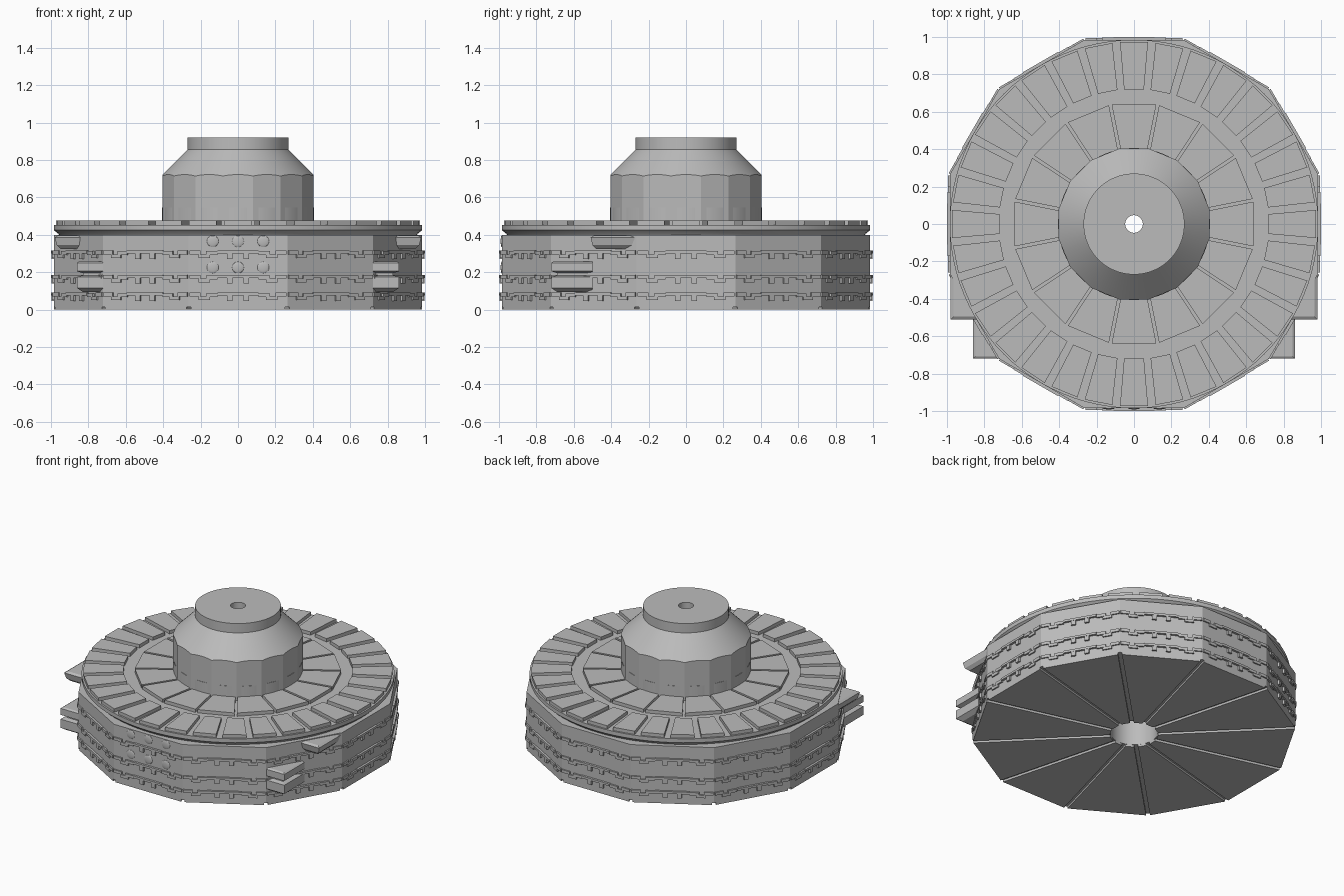
import bpy, bmesh, math
from math import pi, cos, sin
from mathutils import Matrix, Vector

if "Cube" in bpy.data.objects:
    bpy.data.objects.remove(bpy.data.objects["Cube"], do_unlink=True)

grey = bpy.data.materials.new("Plain Grey")
grey.use_nodes = True
grey.diffuse_color = (0.5, 0.5, 0.5, 1)
grey.node_tree.nodes["Principled BSDF"].inputs["Base Color"].default_value = (0.5, 0.5, 0.5, 1)


def finish(name, bm, smooth=False):
    bmesh.ops.recalc_face_normals(bm, faces=bm.faces)
    mesh = bpy.data.meshes.new(name)
    bm.to_mesh(mesh)
    bm.free()
    mesh.materials.append(grey)
    ob = bpy.data.objects.new(name, mesh)
    bpy.context.collection.objects.link(ob)
    if smooth:
        bpy.ops.object.select_all(action='DESELECT')
        ob.select_set(True)
        bpy.context.view_layer.objects.active = ob
        bpy.ops.object.shade_smooth_by_angle(angle=math.radians(20))
    return ob


def loft(bm, loops, closed=False):
    """Skin a stack of equal-length point loops; cap the ends unless closed."""
    rings = [[bm.verts.new(p) for p in lp] for lp in loops]
    pairs = list(zip(rings, rings[1:]))
    if closed:
        pairs.append((rings[-1], rings[0]))
    else:
        bm.faces.new(rings[0])
        bm.faces.new(rings[-1])
    for a, b in pairs:
        for i in range(len(a)):
            j = (i + 1) % len(a)
            bm.faces.new((a[i], a[j], b[j], b[i]))


def prism(bm, pts, z0, z1, turn=0.0):
    m = Matrix.Rotation(turn, 3, 'Z')
    loft(bm, [[m @ Vector((x, y, z)) for x, y in pts] for z in (z0, z1)])


def poly_radius(a, sides, apothem):
    """Radius of a regular polygon, with a flat side facing angle zero."""
    step = 2 * pi / sides
    return apothem / cos((a + step / 2) % step - step / 2)


def lathe(name, profile, segs=96, smooth=True):
    """Closed ring; each profile entry is (radius, z) or a function of the angle."""
    bm = bmesh.new()
    angles = [2 * pi * i / segs for i in range(segs)]
    loops = []
    for p in profile:
        rz = [p(a) if callable(p) else p for a in angles]
        loops.append([(r * cos(a), r * sin(a), z) for a, (r, z) in zip(angles, rz)])
    loft(bm, loops, closed=True)
    return finish(name, bm, smooth)


SIDES, APOTHEM, BORE = 12, 0.985, 0.15

# Twelve-sided body with a central bore
lathe("body", [(BORE, 0.015),
               lambda a: (poly_radius(a, SIDES, APOTHEM), 0.015),
               lambda a: (poly_radius(a, SIDES, APOTHEM), 0.40),
               (BORE, 0.40)], 48)

# Underside wedges, parted by radial grooves at the corners
bm = bmesh.new()
t, gap = math.tan(pi / SIDES), 0.013
for i in range(SIDES):
    o, n = APOTHEM * t - gap, BORE * t - gap
    prism(bm, [(BORE, -n), (APOTHEM, -o), (APOTHEM, o), (BORE, n)], 0, 0.015, 2 * pi * i / SIDES)
finish("underside_wedges", bm)

# Round deck with an undercut rim
lathe("deck", [(BORE, 0.39), (0.95, 0.39), (0.96, 0.405), (0.985, 0.425), (0.985, 0.452), (BORE, 0.452)])


def tiles(name, count, r0, r1, h0, h1, top):
    bm = bmesh.new()
    for i in range(count):
        prism(bm, [(r0, -h0), (r1, -h1), (r1, h1), (r0, h0)], 0.44, top, 2 * pi * i / count)
    finish(name, bm)


# Two rings of deck tiles
tiles("outer_tiles", 32, 0.72, 0.972, 0.053, 0.075, 0.475)
tiles("inner_tiles", 16, 0.40, 0.638, 0.072, 0.119, 0.475)


# Hub: faceted wall running into a smooth cone and cap
def hub_shoulder(a):
    r = poly_radius(a, 16, 0.403)
    return r, 0.855 - (r - 0.27)


lathe("hub", [(BORE, 0.44),
              lambda a: (poly_radius(a, 16, 0.403), 0.44),
              hub_shoulder,
              (0.27, 0.855), (0.27, 0.92), (0.047, 0.92), (0.047, 0.85), (BORE, 0.85)])
lathe("hub_collar", [(0.38, 0.44), (0.406, 0.44), (0.406, 0.547), (0.38, 0.547)])

# Raised stepped bars in three bands on every side: u range, height range, standoff
half_bars = [(0.03, 0.06, 0.0, 0.035, 0.013),
             (0.11, 0.17, 0.022, 0.042, 0.011),
             (0.15, 0.21, 0.005, 0.025, 0.009),
             (0.20, 0.26, 0.025, 0.045, 0.009)]
bm = bmesh.new()
for i in range(SIDES):
    for base in (0.27, 0.14, 0.045):
        bars = [(-0.11, 0.11, 0.03, 0.045, 0.015)]
        for u0, u1, lo, hi, d in half_bars:
            bars += [(u0, u1, lo, hi, d), (-u1, -u0, lo, hi, d)]
        for u0, u1, lo, hi, d in bars:
            x0, x1 = APOTHEM - 0.01, APOTHEM + d
            prism(bm, [(x0, u0), (x1, u0), (x1, u1), (x0, u1)], base + lo, base + hi, 2 * pi * i / SIDES)
finish("side_bars", bm)

# Six round studs on the front
bm = bmesh.new()
for x in (-0.135, 0, 0.135):
    for z in (0.225, 0.365):
        m = Matrix.Translation((x, -APOTHEM, z)) @ Matrix.Diagonal((1, 0.2, 1, 1))
        bmesh.ops.create_uvsphere(bm, u_segments=20, v_segments=10, radius=0.031, matrix=m)
finish("front_studs", bm, True)


def bracket(name, side, x0, x1, y0, y1, levels):
    """Block whose outer edges draw in by an inset at each (z, inset) level."""
    bm = bmesh.new()
    loft(bm, [[(side * x, y, z) for x, y in
               ((x0, y0 + d), (x1 - d, y0 + d), (x1 - d, y1), (x0, y1))] for z, d in levels])
    finish(name, bm)


# Side brackets: one slab above and a stacked pair below on each side
for label, s in (("left", 1), ("right", -1)):
    bracket(label + "_upper_bracket", s, 0.70, 0.98, -0.51, -0.27,
            [(0.325, 0.03), (0.345, 0.01), (0.385, 0), (0.395, 0.015)])
    bracket(label + "_lower_bracket", s, 0.60, 0.86, -0.72, -0.50,
            [(0.095, 0.03), (0.115, 0), (0.175, 0), (0.183, 0.03),
             (0.195, 0.03), (0.205, 0), (0.25, 0), (0.258, 0.012)])
